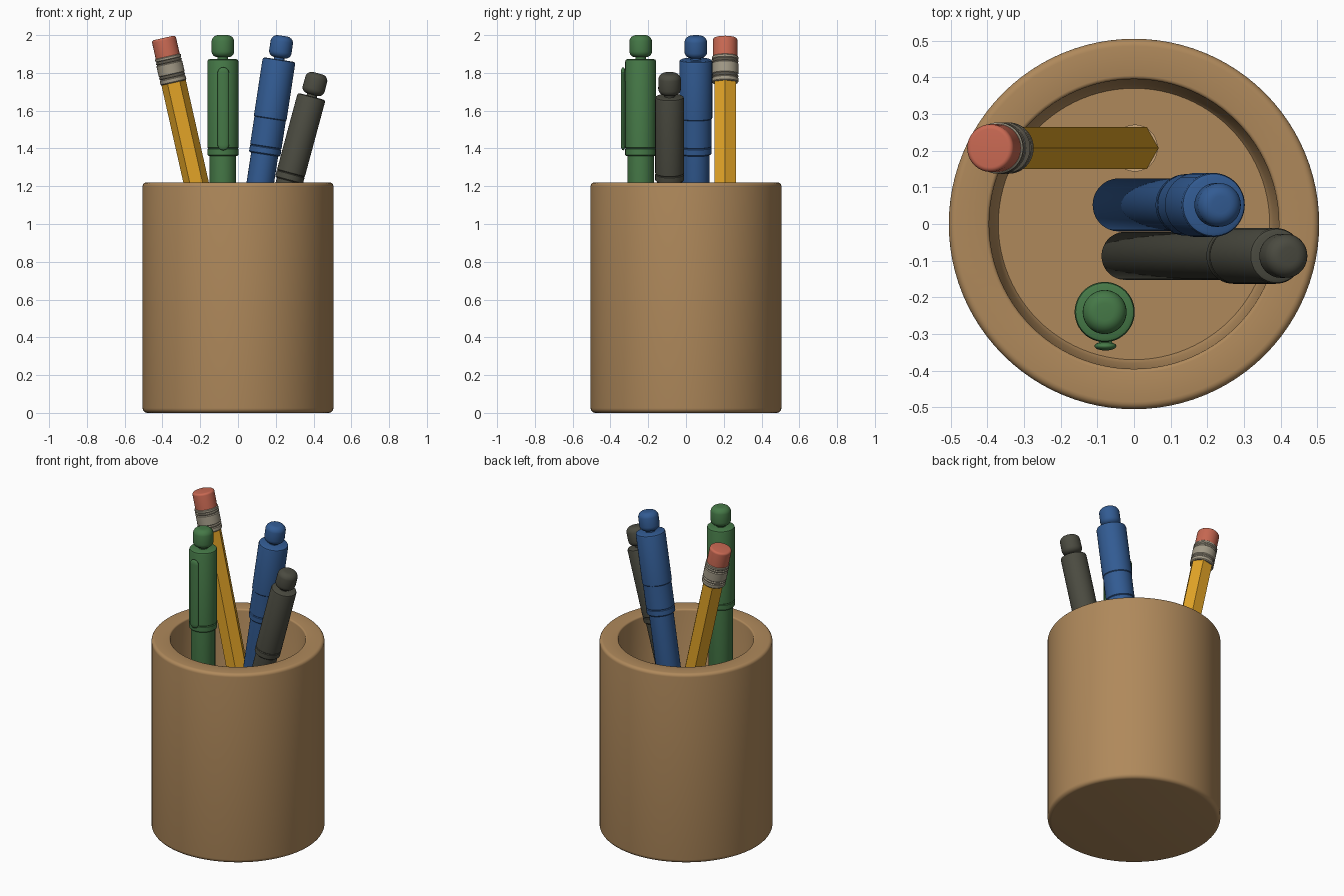
import bpy, bmesh, math
from mathutils import Matrix

old = bpy.data.objects.get("Cube")
if old:
    bpy.data.objects.remove(old, do_unlink=True)


def material(name, rgb):
    m = bpy.data.materials.new(name)
    m.use_nodes = True
    m.diffuse_color = (*rgb, 1)
    m.node_tree.nodes["Principled BSDF"].inputs["Base Color"].default_value = (*rgb, 1)
    return m


TAN = material("tan_wood", (0.43, 0.25, 0.105))
GREEN = material("green_plastic", (0.06, 0.19, 0.063))
BLUE = material("blue_plastic", (0.032, 0.105, 0.29))
DARK = material("charcoal_plastic", (0.07, 0.07, 0.052))
YELLOW = material("yellow_paint", (0.76, 0.37, 0.02))
PINK = material("pink_rubber", (0.58, 0.14, 0.085))
METAL = material("ferrule_metal", (0.36, 0.32, 0.24))
WOOD = material("bare_wood", (0.6, 0.38, 0.19))
LEAD = material("graphite", (0.05, 0.05, 0.05))


def finish(name, bm, mat, loc, tilt):
    bmesh.ops.recalc_face_normals(bm, faces=bm.faces)
    me = bpy.data.meshes.new(name)
    bm.to_mesh(me)
    bm.free()
    me.materials.append(mat)
    me.shade_smooth()
    me.set_sharp_from_angle(angle=math.radians(35))
    ob = bpy.data.objects.new(name, me)
    ob.location = loc
    ob.rotation_euler.y = tilt
    bpy.context.collection.objects.link(ob)
    return ob


def lathe(name, profile, mat, loc=(0, 0, 0), tilt=0, sides=48, flat=1):
    """Turn a (radius, height) profile about the local z axis."""
    bm = bmesh.new()
    rings = []
    for r, z in profile:
        if r == 0:
            rings.append([bm.verts.new((0, 0, z))])
            continue
        angles = [math.tau * i / sides for i in range(sides)]
        rings.append([bm.verts.new((r * math.cos(a), flat * r * math.sin(a), z)) for a in angles])
    for a, b in zip(rings, rings[1:]):
        for i in range(sides):
            j = (i + 1) % sides
            quad = [a[i % len(a)], a[j % len(a)], b[j % len(b)], b[i % len(b)]]
            bm.faces.new(list(dict.fromkeys(quad)))
    return finish(name, bm, mat, loc, tilt)


def arc(r, z, radius, start, end, steps=5):
    """Rounded corner points about the centre (r, z), in degrees."""
    out = []
    for i in range(steps + 1):
        a = math.radians(start + (end - start) * i / steps)
        out.append((r + radius * math.cos(a), z + radius * math.sin(a)))
    return out


# Cup
FLOOR = 0.08
lathe("cup", [(0, 0)] + arc(0.48, 0.025, 0.025, -90, 0)
      + arc(0.485, 1.2, 0.02, 0, 90) + arc(0.405, 1.21, 0.01, 90, 180, 3)
      + [(0.38, FLOOR + 0.015), (0.37, FLOOR), (0, FLOOR)], TAN, sides=96)


def pen(name, mat, top, slope, radius, cap_end, body_end, upper=1.0, step=None):
    """Pen hanging down its own axis from the centre of its end knob."""
    tilt = math.atan(slope)
    # Rounded end knob on a short neck
    knob = ([(0, 0)] + arc(0.024, -0.036, 0.036, 90, 10, 6)
            + arc(0.028, -0.085, 0.032, 0, -90, 6) + [(0.028, -0.14), (0, -0.14)])
    lathe(name + "_end_knob", knob, mat, top, tilt)
    # Cap with a raised band at its mouth
    wide = radius * upper
    cap = [(0, -0.127), (wide - 0.012, -0.127), (wide - 0.003, -0.131), (wide, -0.14)]
    if step:
        cap += [(wide, -step), (radius, -step - 0.004)]
    band = cap_end - 0.04
    cap += [(radius, -band + 0.004), (radius - 0.004, -band), (radius, -band - 0.004),
            (radius, -cap_end + 0.006), (radius - 0.006, -cap_end), (0, -cap_end)]
    lathe(name + "_cap", cap, mat, top, tilt)
    # Barrel and writing tip
    r = radius * 0.86
    lathe(name + "_barrel", [(0, -cap_end + 0.02), (r, -cap_end + 0.02), (r, -body_end),
                             (0.02, -body_end - 0.09), (0, -body_end - 0.1)], mat, top, tilt)


pen("green_pen", GREEN, (-0.08, -0.24, 2), 0, 0.082, 0.64, 1.82)
pen("blue_pen", BLUE, (0.237, 0.052, 1.996), 0.153, 0.084, 0.635, 1.84, upper=1.04, step=0.44)
pen("dark_pen", DARK, (0.423, -0.087, 1.798), 0.27, 0.076, 0.59, 1.72)

# Pocket clip of the green pen
clip_x, clip_y = -0.078, -0.333
lathe("pen_clip", [(0, 1.39)] + arc(0, 1.42, 0.03, -75, 0) + arc(0, 1.8, 0.03, 0, 75)
      + [(0, 1.83)], GREEN, (clip_x, clip_y, 0), sides=24, flat=0.4)
bm = bmesh.new()
bmesh.ops.create_cube(bm, size=1, matrix=Matrix.Diagonal((0.036, 0.03, 0.06, 1)))
finish("clip_mount", bm, GREEN, (clip_x, clip_y + 0.015, 1.785), 0)

# Pencil, measured down its axis from the eraser top
top, tilt = (-0.394, 0.207, 1.985), -math.atan(0.225)
lathe("pencil_eraser", [(0, 0)] + arc(0.052, -0.013, 0.013, 90, 0)
      + [(0.065, -0.12), (0, -0.12)], PINK, top, tilt)
ferrule = [(0, -0.1), (0.066, -0.1), (0.07, -0.104)]
for z in (0.12, 0.135, 0.2, 0.215):
    ferrule += [(0.07, -z + 0.005), (0.065, -z), (0.07, -z - 0.005)]
ferrule += [(0.07, -0.238), (0.066, -0.243), (0, -0.243)]
lathe("pencil_ferrule", ferrule, METAL, top, tilt)
lathe("pencil_shaft", [(0, -0.22), (0.066, -0.22), (0.066, -1.81), (0, -1.81)],
      YELLOW, top, tilt, sides=6)
lathe("pencil_sharpened_wood", [(0, -1.805), (0.064, -1.805), (0.02, -1.9), (0, -1.9)],
      WOOD, top, tilt)
lathe("pencil_lead", [(0, -1.9), (0.02, -1.9), (0, -1.945)], LEAD, top, tilt)
